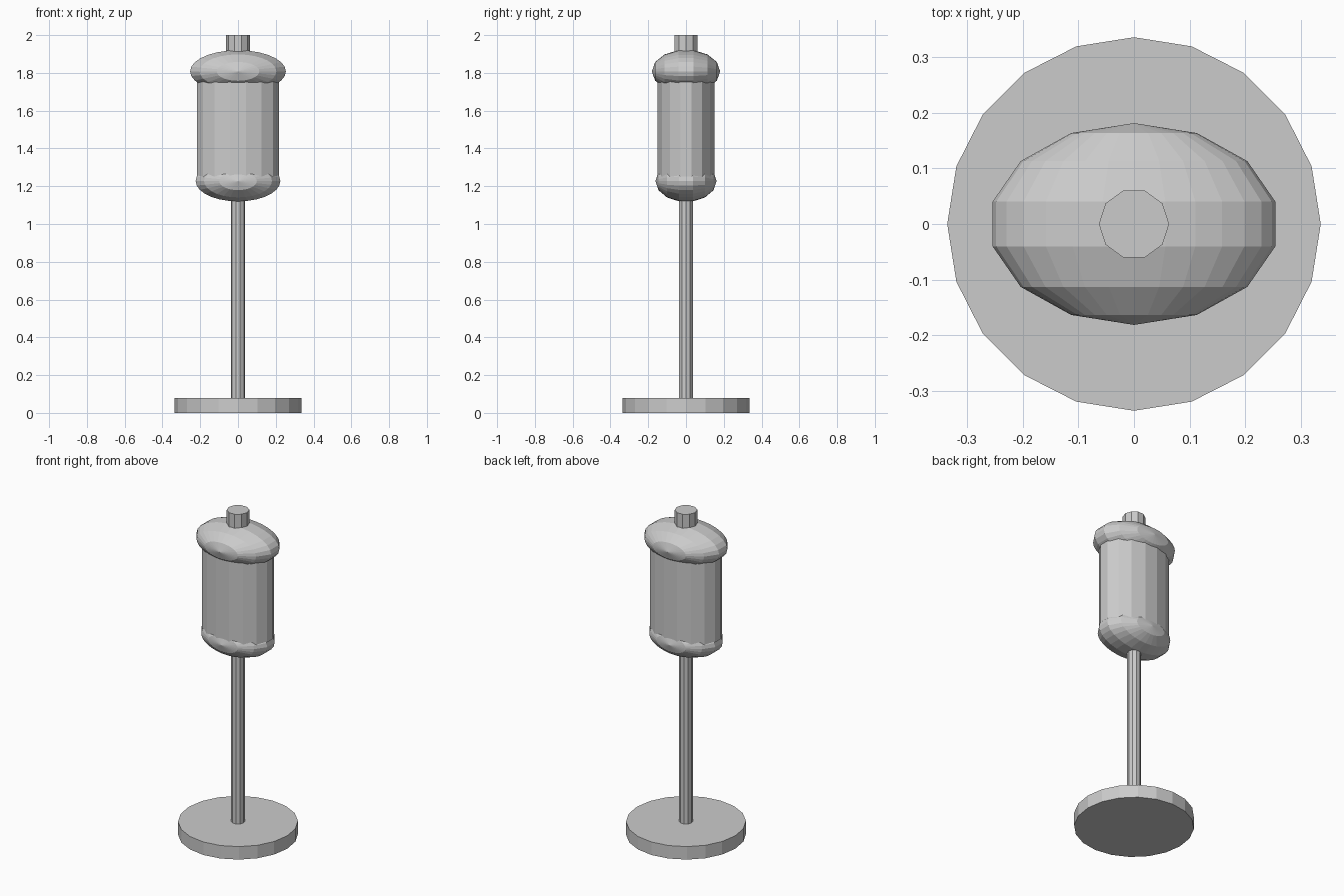
import bpy
import bmesh
import math
from mathutils import Matrix

if "Cube" in bpy.data.objects:
    bpy.data.objects.remove(bpy.data.objects["Cube"])

grey = bpy.data.materials.new("plain_grey")
grey.diffuse_color = (0.6, 0.6, 0.6, 1)
grey.use_nodes = True
grey.node_tree.nodes["Principled BSDF"].inputs["Base Color"].default_value = grey.diffuse_color


def finish(name, bm):
    bmesh.ops.recalc_face_normals(bm, faces=bm.faces)
    mesh = bpy.data.meshes.new(name)
    bm.to_mesh(mesh)
    bm.free()
    mesh.materials.append(grey)
    obj = bpy.data.objects.new(name, mesh)
    bpy.context.collection.objects.link(obj)
    return obj


def column(name, rx, ry, z0, z1, sides, turn=0.0):
    """Upright faceted cylinder with an elliptical section."""
    bm = bmesh.new()
    bmesh.ops.create_cone(bm, cap_ends=True, segments=sides,
                          radius1=1, radius2=1, depth=1)
    # put a corner on the +x axis, then apply any extra turn
    a = min((math.atan2(v.co.y, v.co.x) for v in bm.verts), key=abs)
    m = (Matrix.Translation((0, 0, (z0 + z1) / 2))
         @ Matrix.Diagonal((rx, ry, z1 - z0, 1))
         @ Matrix.Rotation(turn - a, 4, 'Z'))
    bmesh.ops.transform(bm, matrix=m, verts=bm.verts)
    return finish(name, bm)


def cushion(name, rx, ry, rz, z):
    """Squashed sphere whose poles point to the front and back."""
    bm = bmesh.new()
    bmesh.ops.create_uvsphere(bm, u_segments=28, v_segments=7, radius=1)
    m = (Matrix.Translation((0, 0, z))
         @ Matrix.Diagonal((rx, ry, rz, 1))
         @ Matrix.Rotation(math.pi / 2, 4, 'X'))
    bmesh.ops.transform(bm, matrix=m, verts=bm.verts)
    return finish(name, bm)


# Foot and pole
column("base_disc", 0.335, 0.335, 0.0, 0.08, 20)
column("pole", 0.038, 0.038, 0.04, 1.2, 10)

# Oval body with rounded ends
column("body", 0.222, 0.153, 1.22, 1.8, 16, math.pi / 16)
cushion("lower_cushion", 0.23, 0.162, 0.11, 1.227)
cushion("upper_cushion", 0.26, 0.181, 0.115, 1.808)

# Stub on top
column("top_stub", 0.063, 0.063, 1.86, 2.0, 10)
